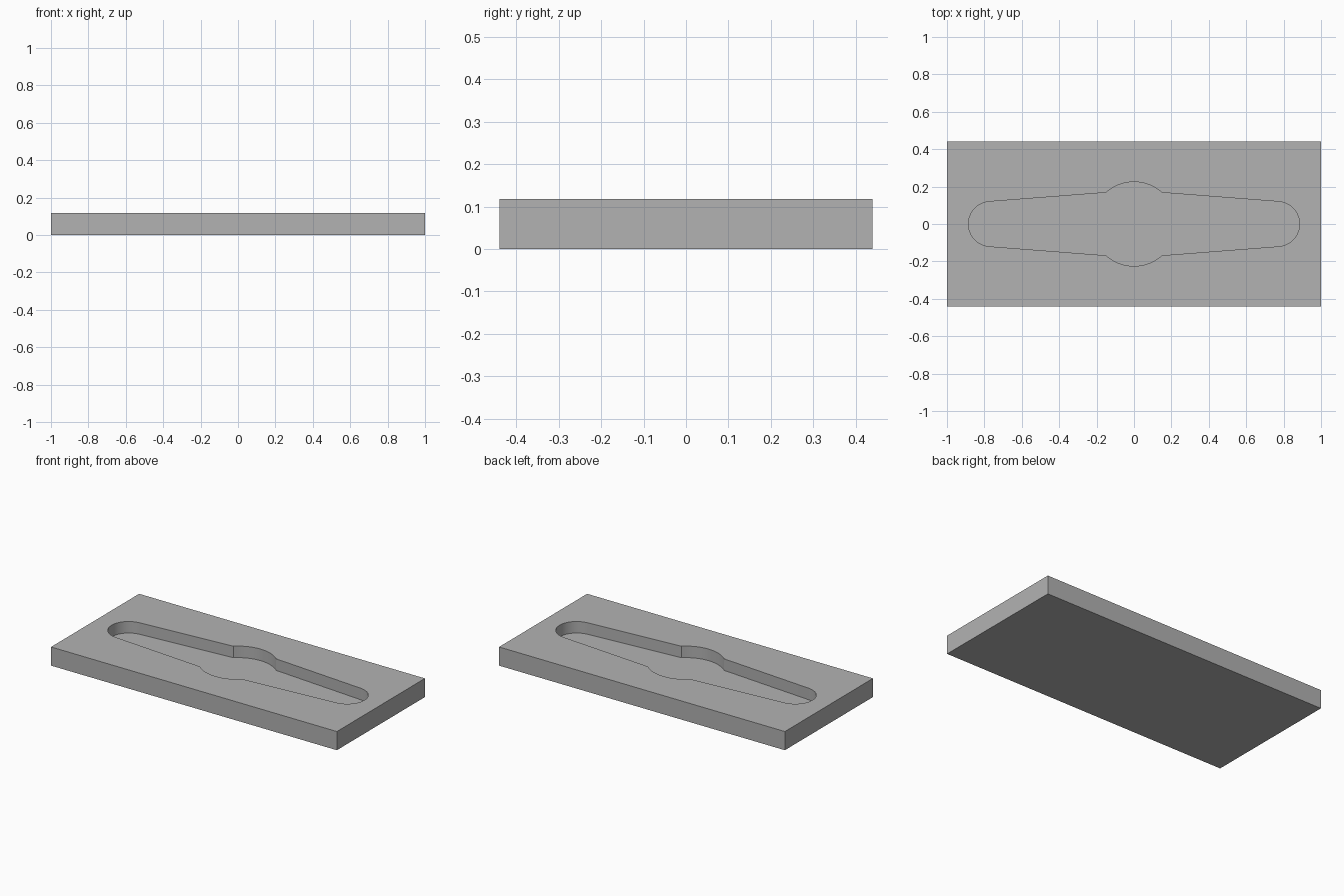
import bpy
import bmesh
from math import atan2, asin, cos, sin, hypot, pi, radians

if "Cube" in bpy.data.objects:
    bpy.data.objects.remove(bpy.data.objects["Cube"], do_unlink=True)

LENGTH, WIDTH, HEIGHT = 2.0, 0.88, 0.118
FLOOR = 0.045                      # height of the pocket floor
END_X, END_R = 0.765, 0.12         # rounded pocket ends
MID_R = 0.225                      # round bulge in the middle
SHOULDER = (0.15, 0.168)           # where the tapered side meets the bulge

grey = bpy.data.materials.new("plain grey")
grey.use_nodes = True
colour = (0.448, 0.448, 0.448, 1)
grey.diffuse_color = colour
grey.node_tree.nodes["Principled BSDF"].inputs["Base Color"].default_value = colour


def arc(cx, radius, start, end, steps):
    return [(cx + radius * cos(start + (end - start) * i / steps),
             radius * sin(start + (end - start) * i / steps))
            for i in range(steps + 1)]


def prism(name, outline, bottom, top):
    """Extrude a flat outline into a solid object."""
    bm = bmesh.new()
    base = bm.faces.new([bm.verts.new((x, y, bottom)) for x, y in outline])
    result = bmesh.ops.extrude_face_region(bm, geom=[base])
    verts = [v for v in result["geom"] if isinstance(v, bmesh.types.BMVert)]
    bmesh.ops.translate(bm, verts=verts, vec=(0, 0, top - bottom))
    bmesh.ops.recalc_face_normals(bm, faces=bm.faces)
    mesh = bpy.data.meshes.new(name)
    bm.to_mesh(mesh)
    bm.free()
    mesh.materials.append(grey)
    obj = bpy.data.objects.new(name, mesh)
    bpy.context.collection.objects.link(obj)
    return obj


# Rectangular slab
hx, hy = LENGTH / 2, WIDTH / 2
slab = prism("slab", [(-hx, -hy), (hx, -hy), (hx, hy), (-hx, hy)], 0, HEIGHT)

# Pocket outline: end cap and half bulge, then the same turned half a circle
dx, dy = END_X - SHOULDER[0], SHOULDER[1]
tangent = atan2(dy, -dx) - (pi / 2 - asin(END_R / hypot(dx, dy)))
bulge = atan2(SHOULDER[1], SHOULDER[0])
half = (arc(END_X, END_R, -tangent, tangent, 24)
        + arc(0, MID_R, bulge, pi - bulge, 20))
outline = half + [(-x, -y) for x, y in half]
cutter = prism("pocket_cutter", outline, FLOOR, HEIGHT + 0.1)
cutter.hide_render = True

# Sink the pocket into the slab
cut = slab.modifiers.new("pocket", "BOOLEAN")
cut.operation = "DIFFERENCE"
cut.solver = "EXACT"
cut.object = cutter
bpy.ops.object.select_all(action="DESELECT")
slab.select_set(True)
bpy.context.view_layer.objects.active = slab
bpy.ops.object.modifier_apply(modifier=cut.name)
bpy.data.objects.remove(cutter, do_unlink=True)
bpy.ops.object.shade_smooth_by_angle(angle=radians(20))
